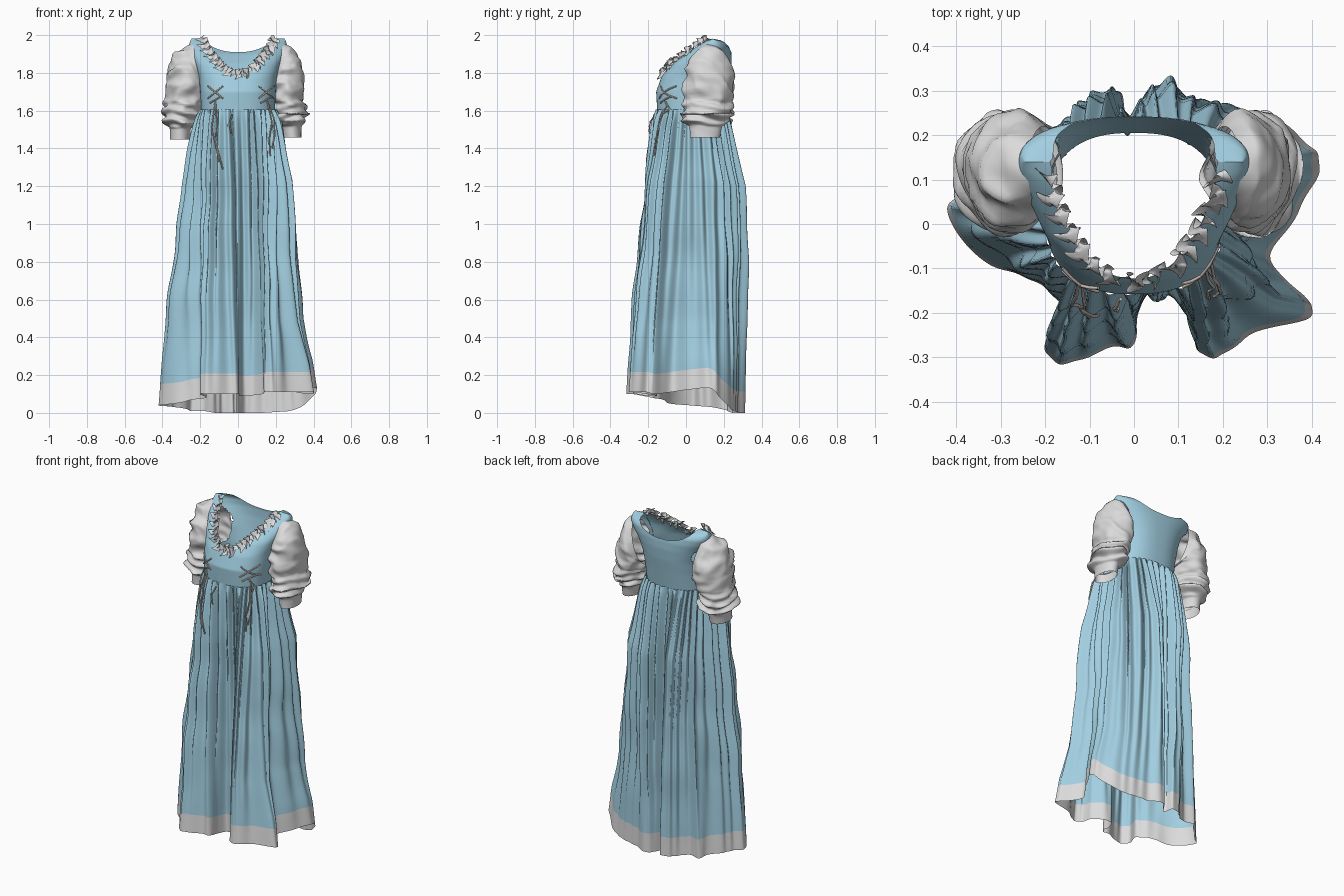
import bpy, math
from math import sin, cos, pi
from mathutils import Vector, noise

if "Cube" in bpy.data.objects:
    bpy.data.objects.remove(bpy.data.objects["Cube"])


def material(name, rgb):
    m = bpy.data.materials.new(name)
    m.diffuse_color = (*rgb, 1)
    m.use_nodes = True
    m.node_tree.nodes["Principled BSDF"].inputs["Base Color"].default_value = m.diffuse_color
    return m


BLUE = material("light blue cloth", (0.36, 0.62, 0.75))
WHITE = material("off white cloth", (0.71, 0.71, 0.71))
BEIGE = material("beige lace", (0.66, 0.56, 0.50))


def grid(name, rows, mats, closed=True, rule=None, keep=None):
    """Skin a list of point rows; rule gives material index, keep filters faces."""
    n = len(rows[0])
    verts = [p for r in rows for p in r]
    faces, idx = [], []
    for i in range(len(rows) - 1):
        for j in range(n if closed else n - 1):
            k = (j + 1) % n
            f = (i * n + j, i * n + k, (i + 1) * n + k, (i + 1) * n + j)
            c = sum((verts[v] for v in f), Vector()) / 4
            if keep is None or keep(c):
                faces.append(f)
                idx.append(rule(i) if rule else 0)
    me = bpy.data.meshes.new(name)
    me.from_pydata(verts, [], faces)
    for m in mats:
        me.materials.append(m)
    for p, k in zip(me.polygons, idx):
        p.material_index = k
        p.use_smooth = True
    ob = bpy.data.objects.new(name, me)
    bpy.context.collection.objects.link(ob)
    return ob


def table(tab, t):
    """Piecewise linear lookup; each row is key, values..."""
    for a, b in zip(tab, tab[1:]):
        if t <= b[0]:
            k = max(0, (t - a[0]) / (b[0] - a[0]))
            return [u + (v - u) * k for u, v in zip(a[1:], b[1:])]
    return list(tab[-1][1:])


def spline(pts, u):
    """Catmull-Rom point of a closed list of tuples at index position u."""
    n = len(pts)
    i = int(math.floor(u))
    t = u - i
    a, b, c, d = (Vector(pts[(i + k) % n]) for k in (-1, 0, 1, 2))
    return 0.5 * (2 * b + (c - a) * t + (2 * a - 5 * b + 4 * c - d) * t * t
                  + (3 * b - a - 3 * c + d) * t ** 3)


def sgnpow(v, e):
    return math.copysign(abs(v) ** e, v)


# ---- bodice: rings of z, front y, back y, half width ----
RINGS = [(1.59, -0.152, 0.205, 0.195), (1.70, -0.158, 0.222, 0.20), (1.78, -0.13, 0.235, 0.207),
         (1.85, -0.08, 0.242, 0.228), (1.90, -0.015, 0.242, 0.25), (1.94, 0.04, 0.235, 0.26),
         (1.965, 0.08, 0.212, 0.255), (1.975, 0.105, 0.185, 0.25), (1.981, 0.14, 0.14, 0.245)]
E = 2 / 2.5


def body(th, z, grow=0.0):
    yf, yb, hx = table(RINGS, z)
    return Vector(((hx + grow) * sgnpow(sin(th), E),
                   (yf + yb) / 2 + ((yb - yf) / 2 + grow) * sgnpow(cos(th), E), z))


def neck_z(th):
    low = 1.79 if cos(th) < 0 else 1.91
    k = min(1, 0.24 * abs(sin(th)) ** E / 0.18)
    return low + (1.981 - low) * k ** 2.5


N = 144
angles = [2 * pi * (j + 0.5) / N for j in range(N)]
bodice_rows = [[body(a, 1.59 + (neck_z(a) - 1.59) * i / 34) for a in angles] for i in range(35)]
grid("bodice", bodice_rows, [BLUE],
     keep=lambda c: not (abs(c.x) > 0.17 and ((c.y - 0.12) / 0.075) ** 2 + ((c.z - 1.81) / 0.105) ** 2 < 1))

# ---- skirt: waist ring blended into a folded hem loop (back, right, front, left) ----
HEM = [(0, .25, 0), (.03, .30, 0), (.07, .315, 0), (.13, .28, 0), (.20, .27, .005), (.27, .25, .01),
       (.33, .23, .03), (.39, .18, .08), (.42, .13, .13), (.37, .03, .125), (.31, -.08, .11),
       (.385, -.165, .10), (.395, -.21, .11), (.26, -.25, .11), (.19, -.30, .11), (.14, -.28, .11),
       (.13, -.21, .10), (.05, -.15, .09), (.01, -.20, .09), (0, -.27, .10), (-.06, -.28, .10),
       (-.15, -.315, .10), (-.20, -.28, .10), (-.17, -.18, .08), (-.24, -.12, .07), (-.33, -.09, .05),
       (-.42, .02, .04), (-.375, .08, .035), (-.33, .14, .03), (-.27, .19, .02), (-.25, .23, .01),
       (-.18, .22, .01), (-.12, .25, 0), (-.08, .29, 0), (-.03, .295, 0), (-.02, .255, 0)]
FLARE = [(0, 0, 0, 0), (.06, .12, .12, .25), (.125, .22, .22, .45), (.25, .40, .38, .85), (.5, .60, .48, 1.03),
         (.75, .83, .64, 1.02), (.9, .94, .9, 1), (1, 1, 1, 1)]   # t, left/front, right, back
COLS, ROWS = 432, 56


def skirt_point(th, t):
    hem = spline(HEM, th / (2 * pi) * len(HEM))
    top = body(th, 1.605, 0.004)
    f, right, back = table(FLARE, t)
    w = (sin(th) + 1) / 2
    fx = f + (right - f) * w
    b = min(1, max(0, cos(th) * 1.5))
    fy = f + (back - f) * b
    p = Vector((top.x + (hem.x - top.x) * fx, top.y + (hem.y - top.y) * fy,
                top.z + (hem.z - top.z) * t))
    # gathered pleats that soften towards the hem, plus loose billows
    jitter = 1.8 * noise.noise(Vector((sin(th) * 3, cos(th) * 3, t * 0.9)))
    amp, = table([(0, .004), (.03, .014), (.4, .015), (.8, .008), (1, .003)], t)
    amp *= 1 - 0.35 * b * t
    d = amp * sin(36 * th + 2 * jitter) + 0.5 * amp * sin(17 * th + jitter)
    d += 0.018 * sin(pi * min(1, t * 1.05)) * noise.noise(Vector((p.x * 5, p.y * 5, p.z * 4)))
    return p + Vector((sin(th), cos(th), 0)) * d


skirt_rows = [[skirt_point(2 * pi * j / COLS, i / ROWS) for j in range(COLS)] for i in range(ROWS + 1)]
grid("skirt", skirt_rows, [BLUE, WHITE], rule=lambda i: int(i >= 52))

# ---- puffed sleeves: centre x, y, z, in-plane radius, depth radius, tilt in degrees ----
SLEEVE = [(.203, .125, 1.81, .150, .095, 14), (.232, .122, 1.805, .143, .112, 24),
          (.262, .120, 1.78, .130, .122, 44), (.278, .120, 1.72, .096, .122, 70),
          (.285, .118, 1.65, .086, .118, 85), (.295, .113, 1.58, .094, .120, 90),
          (.295, .105, 1.535, .082, .116, 90), (.305, .105, 1.505, .055, .085, 90),
          (.308, .100, 1.447, .052, .078, 90)]


def sleeve_ring(u):
    i = min(int(u), len(SLEEVE) - 2)
    k = u - i
    k = k * k * (3 - 2 * k) * 0.3 + k * 0.7
    return [a + (b - a) * k for a, b in zip(SLEEVE[i], SLEEVE[i + 1])]


def sleeve_rows(side):
    rows = []
    shrink, shift = (0.9, -0.02) if side > 0 else (1.0, 0.0)
    for i in range(57):
        u = i / 56 * (len(SLEEVE) - 1)
        x, y, z, ra, rb, tilt = sleeve_ring(u)
        tilt = math.radians(tilt)
        axis = Vector((sin(tilt), 0, cos(tilt)))
        puff = min(1, u / 1.5) * min(1, max(0.1, (7.3 - u) / 1.2))
        fit = 1 + (shrink - 1) * min(1, u / 2)
        row = []
        for j in range(72):
            a = 2 * pi * j / 72
            out = axis * cos(a) * ra * fit + Vector((0, rb * sin(a), 0))
            p = Vector((x + shift * min(1, u / 2), y, z)) + out
            q = Vector((p.x * 8 * side, p.y * 8 + p.z * 6, p.z * 11 + side * 4))
            d = 0.017 * (1 - 2.2 * abs(noise.noise(q))) + 0.010 * noise.noise(q * 2.3)
            if 4 < u < 7:                         # gathered rolls above the cuff
                d += 0.010 * sin(p.z * 120 + 2 * sin(2 * a) + side)
            p += out.normalized() * d * puff
            row.append(Vector((p.x * side, p.y, p.z + (0.012 if side > 0 and u > 5 else 0))))
        rows.append(row)
    return rows


for side, label in ((-1, "left"), (1, "right")):
    grid(label + "_sleeve", sleeve_rows(side), [WHITE])

# ---- irregular wavy frill along the front neckline ----
M = 400
path = [body(a, neck_z(a)) for a in (pi - 0.755 + 1.51 * i / M for i in range(M + 1))]
frill_rows, s = [], 0
for i, p in enumerate(path):
    tan = (path[min(i + 1, M)] - path[max(i - 1, 0)]).normalized()
    nrm = (p - Vector((0, 0.15, 1.72))).normalized()
    b = tan.cross(nrm).normalized()
    s += (p - path[max(i - 1, 0)]).length
    wob = noise.noise(Vector((s * 14, 0, 0)))
    row = []
    for k in range(7):
        w = (k - 3) / 3
        wave = sin(s * 2 * pi / 0.052 + 0.8 * w + 4 * wob)
        cross = cos(s * 4 * pi / 0.052 + 1.5 * w + 3 * wob)
        q = p + b * (0.024 * w + 0.008 * cross) + nrm * (0.008 + 0.017 * wave * (0.5 + 0.5 * abs(w))) \
            + tan * 0.013 * cross * w
        q.z = min(q.z, 2.0)
        row.append(q)
    frill_rows.append(row)
grid("neck_frill", frill_rows, [WHITE], closed=False)


# ---- crossed laces and hanging ties on the front ----
def front_y(x, z):
    if z > 1.6:
        yf, yb, hx = table(RINGS, z)
        k = max(0, 1 - min(1, abs(x) / hx) ** 2.5) ** 0.4
        return (yf + yb) / 2 - (yb - yf) / 2 * k - 0.004
    near = [p.y for r in skirt_rows[:18] for p in r
            if abs(p.x - x) < 0.012 and abs(p.z - z) < 0.03 and p.y < 0.05]
    return min(near, default=-0.18) - 0.004


def lace(name, pts, r=0.004):
    cu = bpy.data.curves.new(name, 'CURVE')
    cu.dimensions = '3D'
    cu.bevel_depth = r
    cu.bevel_resolution = 1
    cu.use_fill_caps = True
    sp = cu.splines.new('POLY')
    fine = [Vector(a).lerp(Vector(b), k / 4) for a, b in zip(pts, pts[1:]) for k in range(4)] + [Vector(pts[-1])]
    sp.points.add(len(fine) - 1)
    for q, (x, z) in zip(sp.points, fine):
        q.co = (x, front_y(x, z), z, 1)
    cu.materials.append(BEIGE)
    bpy.context.collection.objects.link(bpy.data.objects.new(name, cu))


for cx, label in ((-0.12, "left"), (0.15, "right")):
    lace(f"{label}_cross_lace_a", [(cx - .04, 1.665), (cx + .04, 1.73)])
    lace(f"{label}_cross_lace_b", [(cx - .04, 1.73), (cx + .04, 1.665)])
    lace(f"{label}_lower_lace", [(cx - .03, 1.64), (cx + .03, 1.675)])
lace("left_tie_long", [(-.12, 1.65), (-.14, 1.5), (-.11, 1.4), (-.08, 1.29)])
lace("left_tie_short", [(-.12, 1.65), (-.11, 1.52), (-.12, 1.43), (-.10, 1.33)])
lace("middle_tie", [(-.03, 1.58), (-.045, 1.53), (-.035, 1.48)])
lace("right_tie_long", [(.155, 1.65), (.18, 1.54), (.165, 1.45), (.17, 1.36)])
lace("right_tie_short", [(.155, 1.65), (.19, 1.56), (.195, 1.47), (.18, 1.40)])
